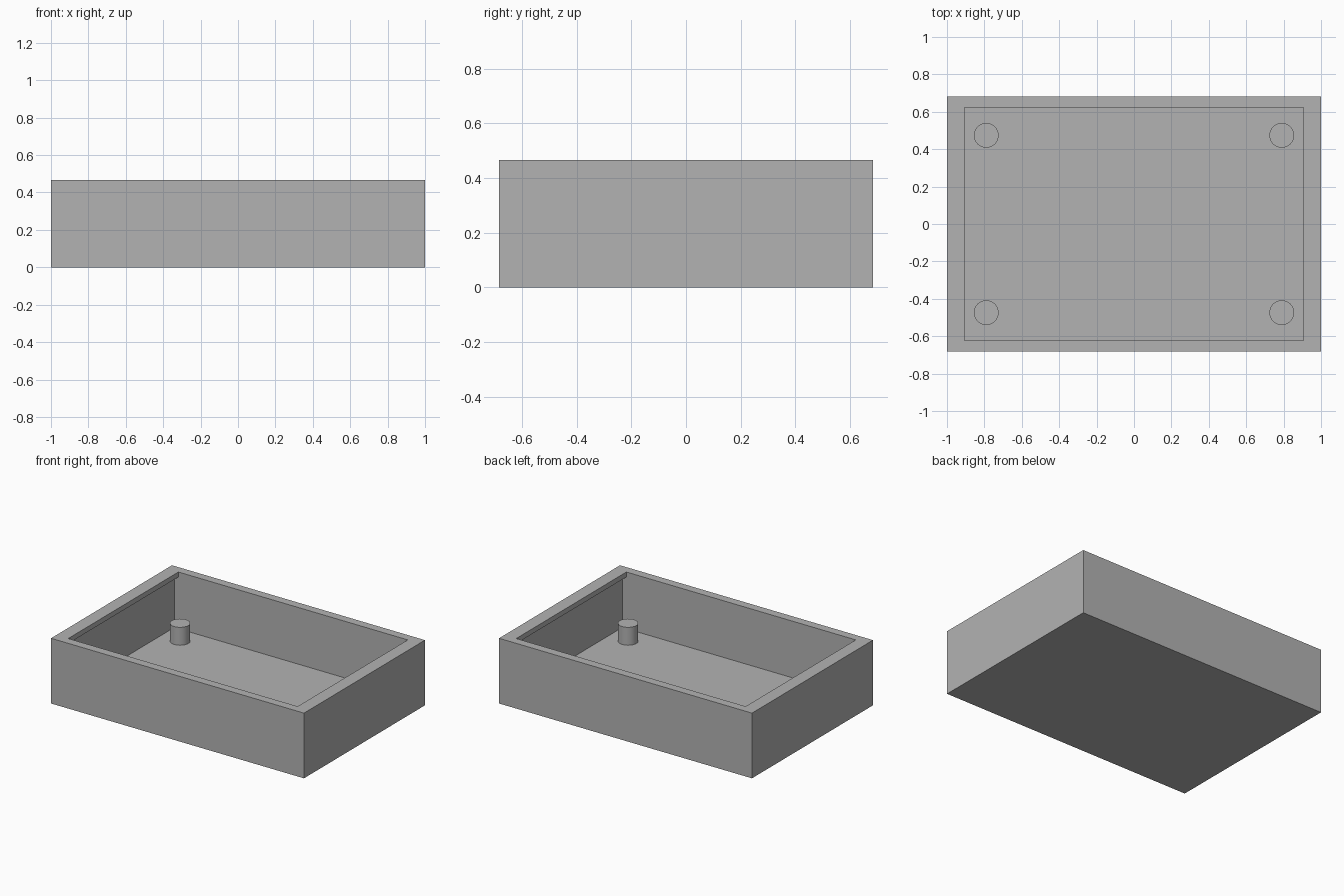
import bpy, bmesh

if "Cube" in bpy.data.objects:
    bpy.data.objects.remove(bpy.data.objects["Cube"])

HX, HY, HZ = 1.0, 0.683, 0.466      # outer half length, half width, height
WALL = 0.061                        # wall and floor thickness
LIP_X, LIP_Z = 0.907, 0.43          # opening half length, underside of the lips
BOSS_X, BOSS_Y, BOSS_R, BOSS_TOP = 0.79, 0.474, 0.066, 0.189

grey = bpy.data.materials.new("plain grey")
grey.diffuse_color = (0.45, 0.45, 0.45, 1)
grey.use_nodes = True
grey.node_tree.nodes["Principled BSDF"].inputs["Base Color"].default_value = grey.diffuse_color


def extrude(name, profile, vec):
    """Closed prism from a flat outline swept along vec."""
    bm = bmesh.new()
    face = bm.faces.new([bm.verts.new(p) for p in profile])
    swept = bmesh.ops.extrude_face_region(bm, geom=[face], use_keep_orig=True)
    verts = [v for v in swept["geom"] if isinstance(v, bmesh.types.BMVert)]
    bmesh.ops.translate(bm, verts=verts, vec=vec)
    bmesh.ops.recalc_face_normals(bm, faces=bm.faces)
    mesh = bpy.data.meshes.new(name)
    bm.to_mesh(mesh)
    bm.free()
    mesh.materials.append(grey)
    obj = bpy.data.objects.new(name, mesh)
    bpy.context.collection.objects.link(obj)
    return obj


# Outer block
tray = extrude("tray", [(-HX, -HY, 0), (HX, -HY, 0), (HX, HY, 0), (-HX, HY, 0)], (0, 0, HZ))

# Cavity: narrower at the top, leaving a lip along both end walls
in_x, in_y = HX - WALL, HY - WALL
half = [(in_x, WALL), (in_x, LIP_Z), (LIP_X, LIP_Z), (LIP_X, HZ + 0.1)]
outline = half + [(-x, z) for x, z in reversed(half)]
cutter = extrude("cavity_cutter", [(x, -in_y, z) for x, z in outline], (0, 2 * in_y, 0))
cutter.hide_render = True

cut = tray.modifiers.new("cavity", 'BOOLEAN')
cut.operation = 'DIFFERENCE'
cut.solver = 'EXACT'
cut.object = cutter
bpy.context.view_layer.objects.active = tray
bpy.ops.object.modifier_apply(modifier=cut.name)
bpy.data.objects.remove(cutter)

# Four round mounting posts on the floor
for sx, sx_name in ((-1, "left"), (1, "right")):
    for sy, sy_name in ((-1, "front"), (1, "back")):
        base = WALL - 0.01
        bpy.ops.mesh.primitive_cylinder_add(
            vertices=48, radius=BOSS_R, depth=BOSS_TOP - base,
            location=(sx * BOSS_X, sy * BOSS_Y, (BOSS_TOP + base) / 2))
        post = bpy.context.object
        post.name = f"post_{sy_name}_{sx_name}"
        post.data.materials.append(grey)
        bpy.ops.object.shade_smooth_by_angle()
